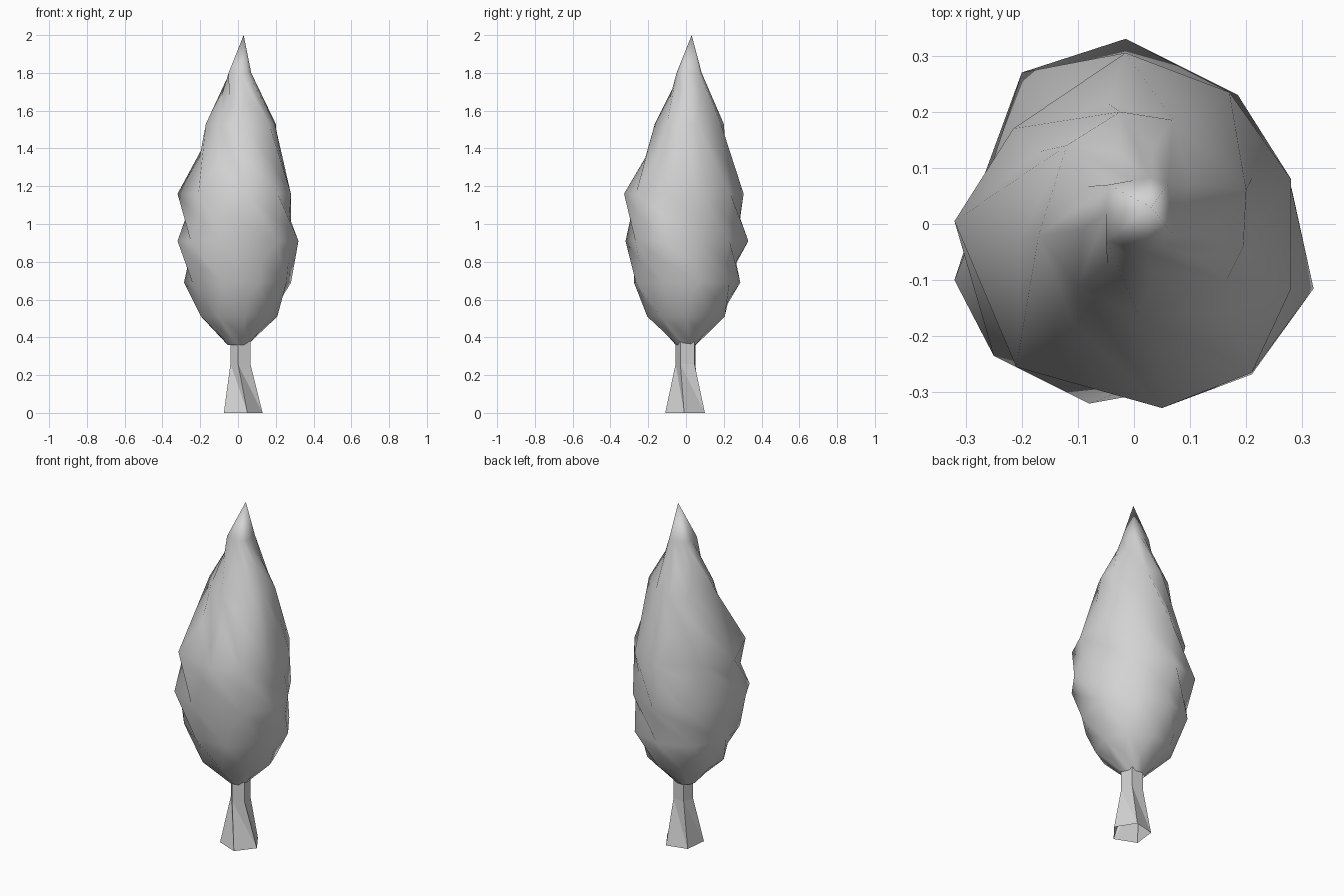
import bpy
import bmesh
from math import cos, sin, radians

old = bpy.data.objects.get("Cube")
if old:
    bpy.data.objects.remove(old, do_unlink=True)


def make_material(name, colour):
    mat = bpy.data.materials.new(name)
    mat.use_nodes = True
    mat.diffuse_color = colour
    mat.node_tree.nodes["Principled BSDF"].inputs["Base Color"].default_value = colour
    return mat


def regular_ring(sides, radius, start):
    """Regular polygon, counter-clockwise from the start angle."""
    angles = [radians(start + 360 * i / sides) for i in range(sides)]
    return [(radius * cos(a), radius * sin(a)) for a in angles]


def twisted_loft(name, rings, material, apex=None, smooth=False):
    """Join rings, ordered upwards; smooth lofts get a shallow groove per panel."""
    bm = bmesh.new()
    loops = [[bm.verts.new((x, y, z)) for x, y in pts] for z, pts in rings]
    for low, high in zip(loops, loops[1:]):
        for i in range(len(low)):
            j = (i + 1) % len(low)
            bm.faces.new((low[j], high[j], high[i], low[i]))
    if smooth:
        bmesh.ops.poke(bm, faces=bm.faces[:], center_mode='MEAN')
    else:
        bmesh.ops.triangulate(bm, faces=bm.faces[:], quad_method='FIXED')
    if apex:
        tip = bm.verts.new(apex)
        top = loops[-1]
        for i, vert in enumerate(top):
            bm.faces.new((vert, top[(i + 1) % len(top)], tip))
    for face in bm.faces:
        face.smooth = smooth
    mesh = bpy.data.meshes.new(name)
    bm.to_mesh(mesh)
    bm.free()
    mesh.materials.append(material)
    obj = bpy.data.objects.new(name, mesh)
    bpy.context.collection.objects.link(obj)
    return obj


grey = make_material("plain grey", (0.65, 0.65, 0.65, 1))

# Trunk: five flat sides, flared at the open foot
foot = [(.05, -.11), (.13, -.01), (.06, .1), (-.06, .07), (-.075, -.06)]
waist = [(.0, -.055), (.065, -.03), (.05, .045), (-.02, .05), (-.04, -.01)]
twisted_loft("trunk", [(0, foot), (.26, waist), (.4, waist)], grey)

# Foliage: nine ridges that spiral up to a pointed tip
belly = [(-.25, -.235), (-.08, -.32), (.21, -.268), (.32, -.115), (.28, .065),
         (.185, .23), (-.015, .33), (-.2, .27), (-.32, -.1)]
chest = [(-.32, .005), (-.21, -.255), (.05, -.328), (.21, -.265), (.28, -.115),
         (.28, .08), (.17, .235), (-.015, .305), (-.215, .17)]
shoulder = [(-.12, .14), (-.17, -.02), (-.1, -.11), (.01, -.165), (.165, -.1),
            (.195, -.04), (.2, .06), (.07, .185), (-.025, .2)]
neck = [(.0, .078), (-.045, .07), (-.05, .02), (-.05, -.03), (.02, -.05),
        (.05, -.04), (.07, -.02), (.06, .07), (.03, .083)]
foliage_rings = [
    (.36, regular_ring(9, .055, 305)),
    (.51, regular_ring(9, .208, 280)),
    (.69, regular_ring(9, .288, 253)),
    (.91, belly),
    (1.16, chest),
    (1.53, shoulder),
    (1.8, neck),
]
twisted_loft("foliage", foliage_rings, grey, apex=(.03, .03, 2), smooth=True)
